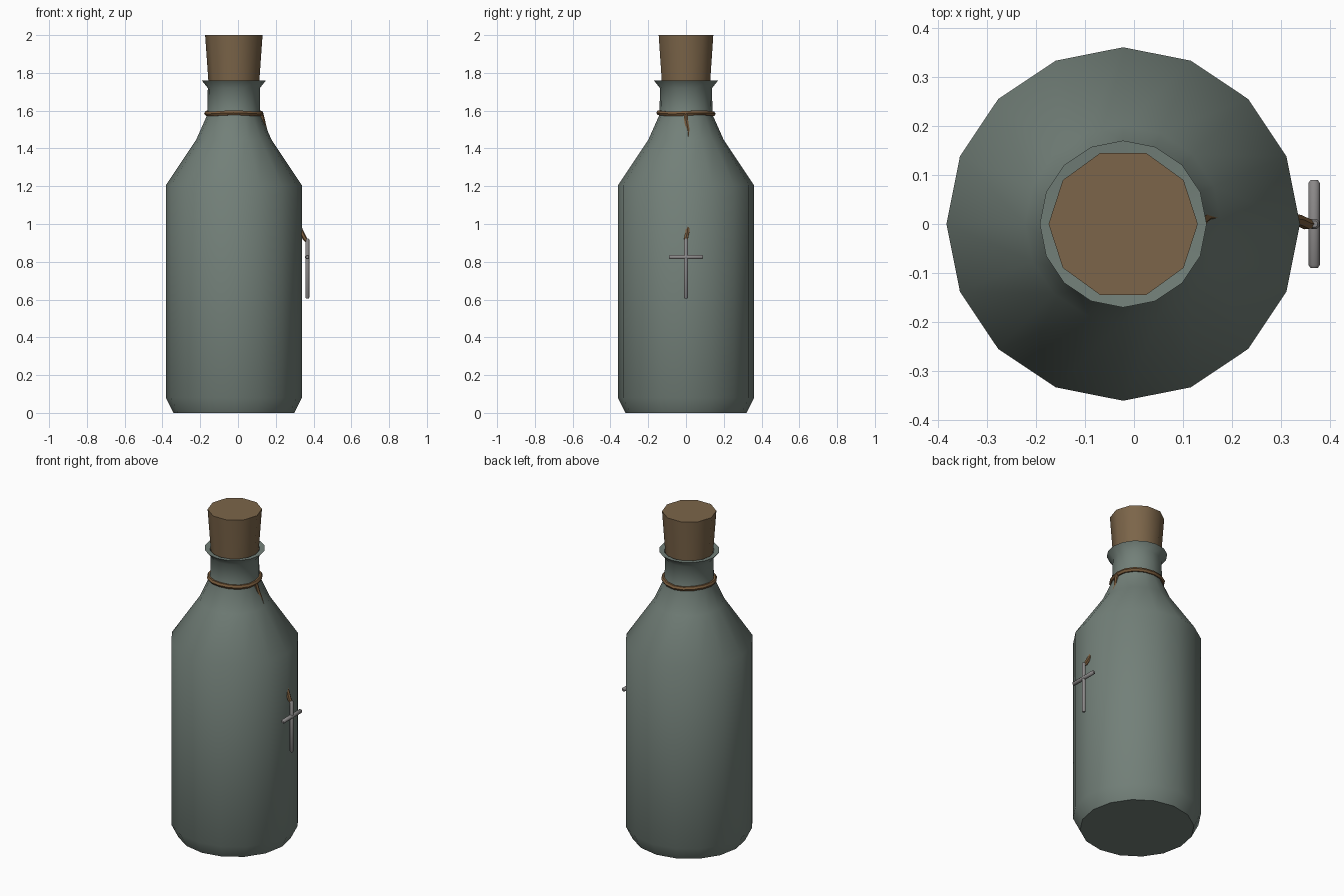
import bpy, bmesh, math
from mathutils import Vector

if "Cube" in bpy.data.objects:
    bpy.data.objects.remove(bpy.data.objects["Cube"])

CX = -0.022  # bottle axis


def material(name, rgb):
    m = bpy.data.materials.new(name)
    m.diffuse_color = (*rgb, 1)
    m.use_nodes = True
    m.node_tree.nodes["Principled BSDF"].inputs["Base Color"].default_value = m.diffuse_color
    return m


GLASS = material("grey green glass", (0.17, 0.215, 0.19))
CORK = material("cork brown", (0.20, 0.13, 0.067))
TWINE = material("twine brown", (0.19, 0.105, 0.045))
METAL = material("dull metal", (0.26, 0.25, 0.25))


def finish(name, bm, mat, angle=40):
    bmesh.ops.recalc_face_normals(bm, faces=bm.faces)
    mesh = bpy.data.meshes.new(name)
    bm.to_mesh(mesh)
    bm.free()
    ob = bpy.data.objects.new(name, mesh)
    bpy.context.collection.objects.link(ob)
    mesh.materials.append(mat)
    bpy.ops.object.select_all(action='DESELECT')
    bpy.context.view_layer.objects.active = ob
    ob.select_set(True)
    bpy.ops.object.shade_smooth_by_angle(angle=math.radians(angle))
    return ob


def skin(bm, rings, cap=True, closed=False):
    """Bridge successive rings of points with quads."""
    vs = [[bm.verts.new(p) for p in r] for r in rings]
    n = len(vs[0])
    for a, b in zip(vs, vs[1:] + (vs[:1] if closed else [])):
        for i in range(n):
            j = (i + 1) % n
            bm.faces.new((a[i], a[j], b[j], b[i]))
    if cap and not closed:
        bm.faces.new(vs[0])
        bm.faces.new(vs[-1])


def lathe(name, profile, sides, mat, angle):
    bm = bmesh.new()
    skin(bm, [[(CX + r * math.cos(math.tau * i / sides),
                r * math.sin(math.tau * i / sides), z)
               for i in range(sides)] for r, z in profile])
    return finish(name, bm, mat, angle)


def strand(name, points, radii, mat, sides=6):
    """Tube through points, with one radius per point."""
    bm = bmesh.new()
    pts = [Vector(p) for p in points]
    rings = []
    for k, p in enumerate(pts):
        d = (pts[min(k + 1, len(pts) - 1)] - pts[max(k - 1, 0)]).normalized()
        u = d.cross(Vector((1, 0, 0)) if abs(d.x) < 0.8 else Vector((0, 1, 0))).normalized()
        v = d.cross(u)
        rings.append([p + radii[k] * (u * math.cos(math.tau * (i + .5) / sides)
                                      + v * math.sin(math.tau * (i + .5) / sides))
                      for i in range(sides)])
    skin(bm, rings)
    return finish(name, bm, mat, 50)


# Bottle: chamfered base, straight body, shoulder, neck, flared lip and mouth
lathe("bottle", [(0.32, 0.0), (0.36, 0.08), (0.36, 1.205), (0.2, 1.445),
                 (0.14, 1.58), (0.138, 1.72), (0.17, 1.76), (0.14, 1.757),
                 (0.13, 1.70)], 16, GLASS, 42)

# Tapered cork stopper
lathe("cork", [(0.128, 1.66), (0.152, 2.0)], 10, CORK, 42)

# Twine loop tied around the neck
bm = bmesh.new()
loop = []
for i in range(16):
    a = math.tau * i / 16
    z = 1.586 + 0.003 * math.sin(3 * a)
    loop.append([(CX + (0.143 + 0.014 * math.cos(t)) * math.cos(a),
                  (0.143 + 0.014 * math.cos(t)) * math.sin(a),
                  z + 0.014 * math.sin(t))
                 for t in (math.tau * k / 6 for k in range(6))])
skin(bm, loop, closed=True)
finish("neck_twine", bm, TWINE, 50)

# Hanging twine, passing behind the shoulder and out to the pendant
strand("hanging_twine", [(0.122, -0.002, 1.585), (0.133, 0.002, 1.54), (0.147, 0.012, 1.49),
                         (0.20, 0.015, 1.35), (0.31, 0.012, 1.02), (0.335, 0.008, 0.96),
                         (0.352, 0.0, 0.925), (0.367, 0.0, 0.905)],
       [0.012, 0.012, 0.010, 0.010, 0.010, 0.012, 0.012, 0.008], TWINE)


# Cross pendant made of two rods with rounded ends
def rod(name, a, b, r):
    a, b = Vector(a), Vector(b)
    e = (b - a).normalized() * r * 0.5
    strand(name, [a, a + e, b - e, b], [r * 0.6, r, r, r * 0.6], METAL, 8)


rod("pendant_upright", (0.367, 0, 0.605), (0.367, 0, 0.922), 0.0115)
rod("pendant_crossbar", (0.367, -0.09, 0.825), (0.367, 0.09, 0.825), 0.0125)
